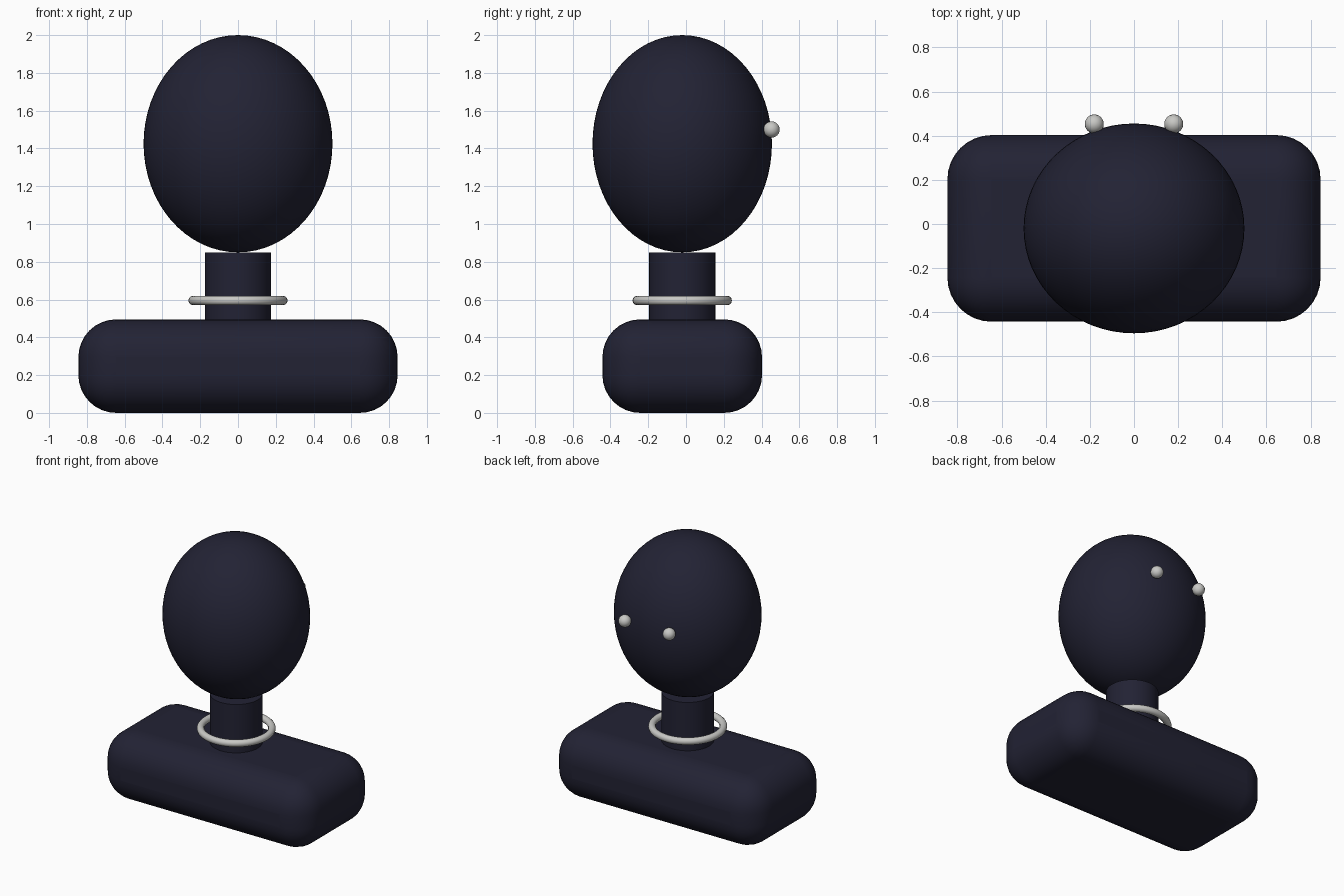
import bpy
import math

if "Cube" in bpy.data.objects:
    bpy.data.objects.remove(bpy.data.objects["Cube"], do_unlink=True)

YC = -0.02  # body centre, offset because the studs stick out at the back


def material(name, rgb, roughness):
    m = bpy.data.materials.new(name)
    m.use_nodes = True
    m.diffuse_color = (*rgb, 1)
    bsdf = m.node_tree.nodes["Principled BSDF"]
    bsdf.inputs["Base Color"].default_value = (*rgb, 1)
    bsdf.inputs["Roughness"].default_value = roughness
    return m


navy = material("dark navy", (0.016, 0.016, 0.034), 0.6)
silver = material("light grey", (0.58, 0.58, 0.56), 0.4)


def finish(name, mat, scale=(1, 1, 1)):
    """Name, size, colour and smooth the primitive just added."""
    ob = bpy.context.object
    ob.name = ob.data.name = name
    ob.scale = scale
    bpy.ops.object.transform_apply(location=False, rotation=False, scale=True)
    ob.data.materials.append(mat)
    bpy.ops.object.shade_smooth_by_angle(angle=math.radians(40))
    return ob


# Rounded block at the bottom
bpy.ops.mesh.primitive_cube_add(size=1, location=(0, YC, 0.2475))
base = finish("base", navy, (1.69, 0.845, 0.495))
bevel = base.modifiers.new("rounding", 'BEVEL')
bevel.width = 0.2
bevel.segments = 8
bevel.limit_method = 'NONE'
for p in base.data.polygons:
    p.use_smooth = True

# Neck post, meeting the underside of the head
bpy.ops.mesh.primitive_cylinder_add(vertices=48, radius=0.175, depth=0.36,
                                    location=(0, YC, 0.67))
finish("neck", navy)

# Loose ring around the neck
bpy.ops.mesh.primitive_torus_add(major_radius=0.238, minor_radius=0.025,
                                 major_segments=48, minor_segments=12,
                                 location=(0, YC, 0.595))
finish("neck_ring", silver)

# Egg-shaped head
bpy.ops.mesh.primitive_uv_sphere_add(segments=64, ring_count=32, radius=1,
                                     location=(0, YC, 1.425))
finish("head", navy, (0.5, 0.475, 0.575))

# Two small studs on the back of the head
for side, x in (("left", 0.18), ("right", -0.18)):
    bpy.ops.mesh.primitive_uv_sphere_add(segments=24, ring_count=12, radius=0.043,
                                         location=(x, 0.453, 1.5))
    finish(side + "_stud", silver)
